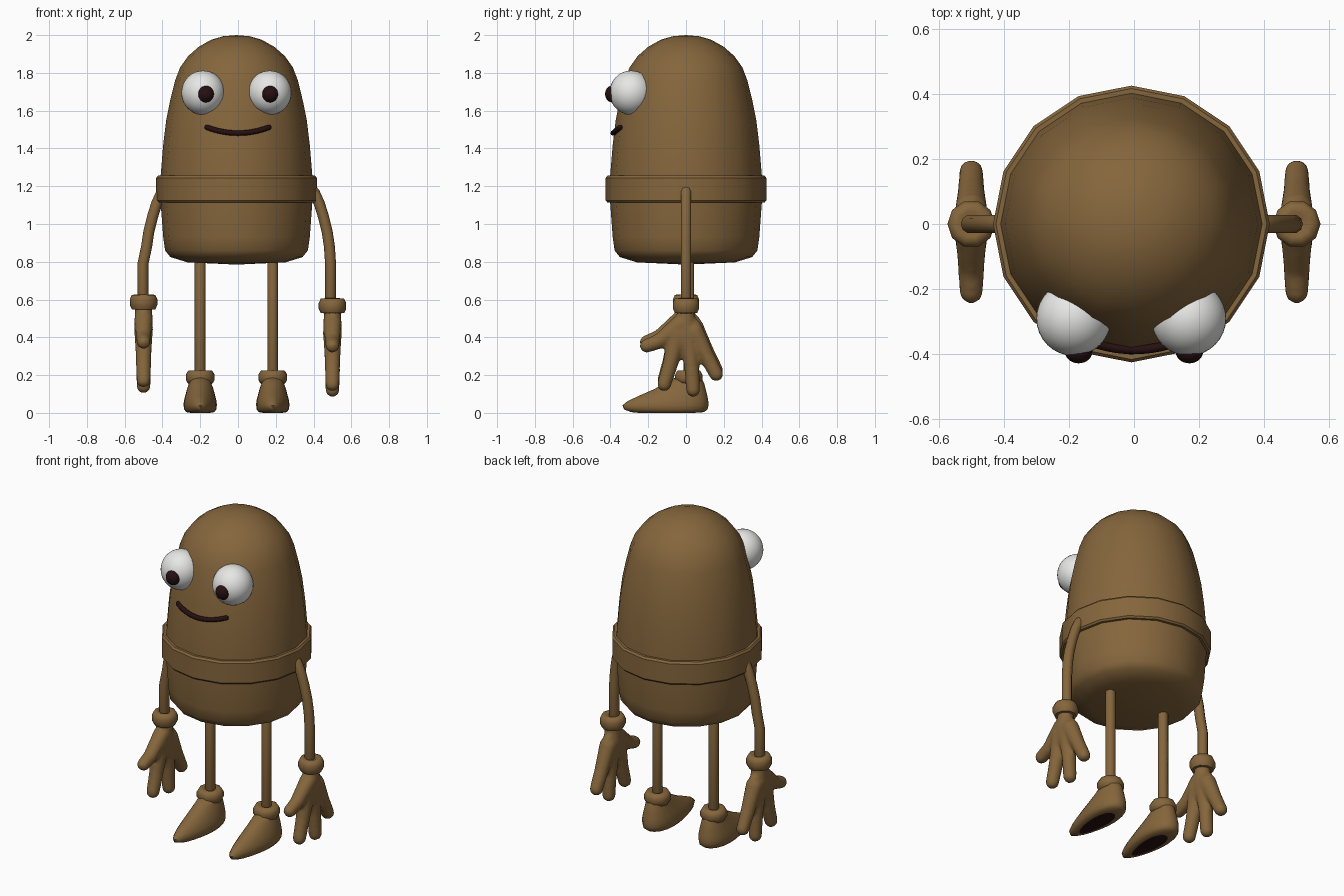
import bpy, bmesh, math
from mathutils import Vector, Matrix

if "Cube" in bpy.data.objects:
    bpy.data.objects.remove(bpy.data.objects["Cube"])


def material(name, rgb):
    m = bpy.data.materials.new(name)
    m.diffuse_color = (*rgb, 1)
    m.use_nodes = True
    m.node_tree.nodes["Principled BSDF"].inputs["Base Color"].default_value = m.diffuse_color
    return m


BROWN = material("acorn brown", (0.235, 0.132, 0.045))
WHITE = material("eye white", (0.85, 0.85, 0.84))
DARK = material("dark maroon", (0.02, 0.005, 0.005))


def finish(name, bm, *mats, angle=45):
    """Turn a bmesh into a smooth-by-angle object."""
    bmesh.ops.remove_doubles(bm, verts=bm.verts, dist=1e-5)
    bmesh.ops.recalc_face_normals(bm, faces=bm.faces)
    me = bpy.data.meshes.new(name)
    bm.to_mesh(me)
    bm.free()
    ob = bpy.data.objects.new(name, me)
    bpy.context.collection.objects.link(ob)
    for m in mats:
        me.materials.append(m)
    bpy.ops.object.select_all(action='DESELECT')
    ob.select_set(True)
    bpy.context.view_layer.objects.active = ob
    bpy.ops.object.shade_smooth_by_angle(angle=math.radians(angle))
    return ob


def loft(rings):
    """Skin a list of equal-length point rings, capping both ends."""
    bm = bmesh.new()
    vs = [[bm.verts.new(p) for p in r] for r in rings]
    n = len(rings[0])
    for a, b in zip(vs, vs[1:]):
        for i in range(n):
            j = (i + 1) % n
            bm.faces.new((a[i], a[j], b[j], b[i]))
    for end in (vs[0], vs[-1]):
        if (end[0].co - end[1].co).length > 1e-5:
            bm.faces.new(end)
    return bm


def lathe(name, profile, centre, sides, angle=45):
    """Revolve (radius, height) points around a vertical axis."""
    cx, cy = centre
    rings = []
    for r, z in profile:
        rings.append([(cx + r * math.cos(2 * math.pi * i / sides),
                       cy + r * math.sin(2 * math.pi * i / sides), z) for i in range(sides)])
    return finish(name, loft(rings), BROWN, angle=angle)


def tube(name, points, radius, mat, sides=10):
    """Sweep a circle along a path; the ends are rounded off."""
    pts = [Vector(p) for p in points]
    rings = []
    for k, p in enumerate(pts):
        d = (pts[min(k + 1, len(pts) - 1)] - pts[max(k - 1, 0)]).normalized()
        u = d.cross(Vector((0, 1, 0.01))).normalized()
        v = d.cross(u)

        def ring(shift, s):
            return [p + d * shift + radius * s * (u * math.cos(t) + v * math.sin(t))
                    for t in (2 * math.pi * i / sides for i in range(sides))]
        caps = [(0, 1), (0.7, 0.7), (1, 0)]
        if k == 0:
            rings += [ring(-a * radius, s) for a, s in reversed(caps)]
        elif k == len(pts) - 1:
            rings += [ring(a * radius, s) for a, s in caps]
        else:
            rings.append(ring(0, 1))
    return finish(name, loft(rings), mat, angle=60)


def ball(name, centre, radii, mat):
    bm = bmesh.new()
    bmesh.ops.create_uvsphere(bm, u_segments=32, v_segments=20, radius=1,
                              matrix=Matrix.Translation(centre) @ Matrix.Diagonal((*radii, 1)))
    return finish(name, bm, mat)


def cuff(name, centre, z0, z1, r, sides=10):
    h = z1 - z0
    lathe(name, [(r * 0.55, z0), (r * 0.85, z0 + 0.02 * h), (r, z0 + 0.3 * h), (r, z0 + 0.68 * h),
                 (r * 0.85, z0 + 0.97 * h), (r * 0.55, z1), (r * 0.3, z1 - 0.1 * h)],
          centre, sides, angle=60)


# Body: tall dome above, shallow cup below, with a raised band
AXIS = (-0.008, 0)
lathe("body", [(0, 0.785), (0.26, 0.797), (0.35, 0.825), (0.378, 0.86), (0.388, 0.93), (0.402, 1.12),
               (0.402, 1.25), (0.388, 1.42), (0.372, 1.55), (0.352, 1.65), (0.325, 1.76),
               (0.298, 1.83), (0.255, 1.89), (0.2, 1.938), (0.135, 1.975), (0.07, 1.994), (0, 2.0)],
      AXIS, 16)
lathe("band", [(0.38, 1.114), (0.416, 1.114), (0.425, 1.124), (0.425, 1.244),
               (0.416, 1.256), (0.38, 1.256)], AXIS, 16, angle=30)

# Face: ball eyes, raised pupils and a thin smile that follows the dome
for side, ex in (("left", -0.185), ("right", 0.168)):
    ball(side + "_eye", (ex, -0.29, 1.695), (0.115, 0.115, 0.117), WHITE)
    px = math.copysign(0.17, ex)
    ball(side + "_pupil", (px, -0.392, 1.688), (0.042, 0.036, 0.044), DARK)
smile = []
for i in range(13):
    t = i / 6 - 1
    x, z = 0.165 * t, 1.481 + 0.031 * t * t
    smile.append((x, -math.sqrt(0.386 ** 2 - x * x), z))
tube("smile", smile, 0.014, DARK, 8)


def hand(name, x, dz):
    """Palm, thumb and three fingers blended into one smooth skin."""
    limbs = [  # (y, z, radius) along each finger
        [(0, 0.54, 0.048), (0, 0.42, 0.052)],
        [(-0.03, 0.47, 0.052), (-0.14, 0.38, 0.042), (-0.208, 0.355, 0.038)],
        [(-0.045, 0.42, 0.052), (-0.085, 0.25, 0.042), (-0.115, 0.152, 0.039)],
        [(0.01, 0.42, 0.052), (0.03, 0.25, 0.042), (0.038, 0.122, 0.039)],
        [(0.045, 0.43, 0.052), (0.11, 0.30, 0.042), (0.16, 0.205, 0.039)]]
    bm = bmesh.new()
    bmesh.ops.create_icosphere(bm, subdivisions=3, radius=1,
                               matrix=Matrix.Translation((x, 0, 0.415 + dz))
                               @ Matrix.Diagonal((0.048, 0.095, 0.105, 1)))
    for limb in limbs:
        for a, b in zip(limb, limb[1:]):
            for i in range(9):
                y, z, r = Vector(a).lerp(Vector(b), i / 8)
                bmesh.ops.create_icosphere(bm, subdivisions=2, radius=r,
                                           matrix=Matrix.Translation((x, y, z + dz)))
    ob = finish(name, bm, BROWN, angle=180)
    skin = ob.modifiers.new("skin", 'REMESH')
    skin.mode = 'VOXEL'
    skin.voxel_size = 0.011
    skin.use_smooth_shade = True
    soft = ob.modifiers.new("soften", 'SMOOTH')
    soft.factor = 0.5
    soft.iterations = 5


def shoe(name, x):
    """Pointed shoe stacked from egg-shaped outlines, dark patch underneath."""
    rings = []
    for z, toe, heel, w in [(0.0, -0.25, 0.04, 0.052), (0.004, -0.29, 0.095, 0.074),
                            (0.018, -0.328, 0.114, 0.084), (0.04, -0.336, 0.119, 0.087),
                            (0.062, -0.31, 0.118, 0.086), (0.09, -0.25, 0.113, 0.08),
                            (0.125, -0.17, 0.104, 0.072), (0.155, -0.115, 0.097, 0.062),
                            (0.19, -0.05, 0.08, 0.055)]:
        mid, half = (toe + heel) / 2, (heel - toe) / 2
        ring = []
        for i in range(20):
            t = 2 * math.pi * i / 20
            egg = 1 + 0.35 * math.cos(t) * min(1, half / 0.22)
            ring.append((x + w * egg * math.sin(t) * 0.96, mid + half * math.cos(t), z))
        rings.append(ring)
    ob = finish(name, loft(rings), BROWN, DARK, angle=60)
    for f in ob.data.polygons:
        if f.center.z < 0.001:
            f.material_index = 1


# Limbs, one set per side
for side, s, dz, leg_x in (("left", -1, 0.02, -0.2), ("right", 1, 0, 0.184)):
    ax = 0.49 if s > 0 else 0.503
    path = [(0.38, 1.195), (0.405, 1.165), (0.43, 1.11), (0.452, 1.04), (0.472, 0.96),
            (0.484, 0.88), (ax, 0.79), (ax, 0.56)]
    tube(side + "_arm", [(s * x, 0, z) for x, z in path], 0.029, BROWN)
    cuff(side + "_wrist_cuff", (s * 0.5, 0), 0.527 + dz, 0.607 + dz, 0.073)
    hand(side + "_hand", s * 0.5, dz)
    tube(side + "_leg", [(leg_x, 0.015, 0.17), (leg_x, 0.015, 0.5), (leg_x, 0.015, 0.85)], 0.029, BROWN)
    cuff(side + "_ankle_cuff", (leg_x, 0.015), 0.153, 0.225, 0.076)
    shoe(side + "_shoe", leg_x)
